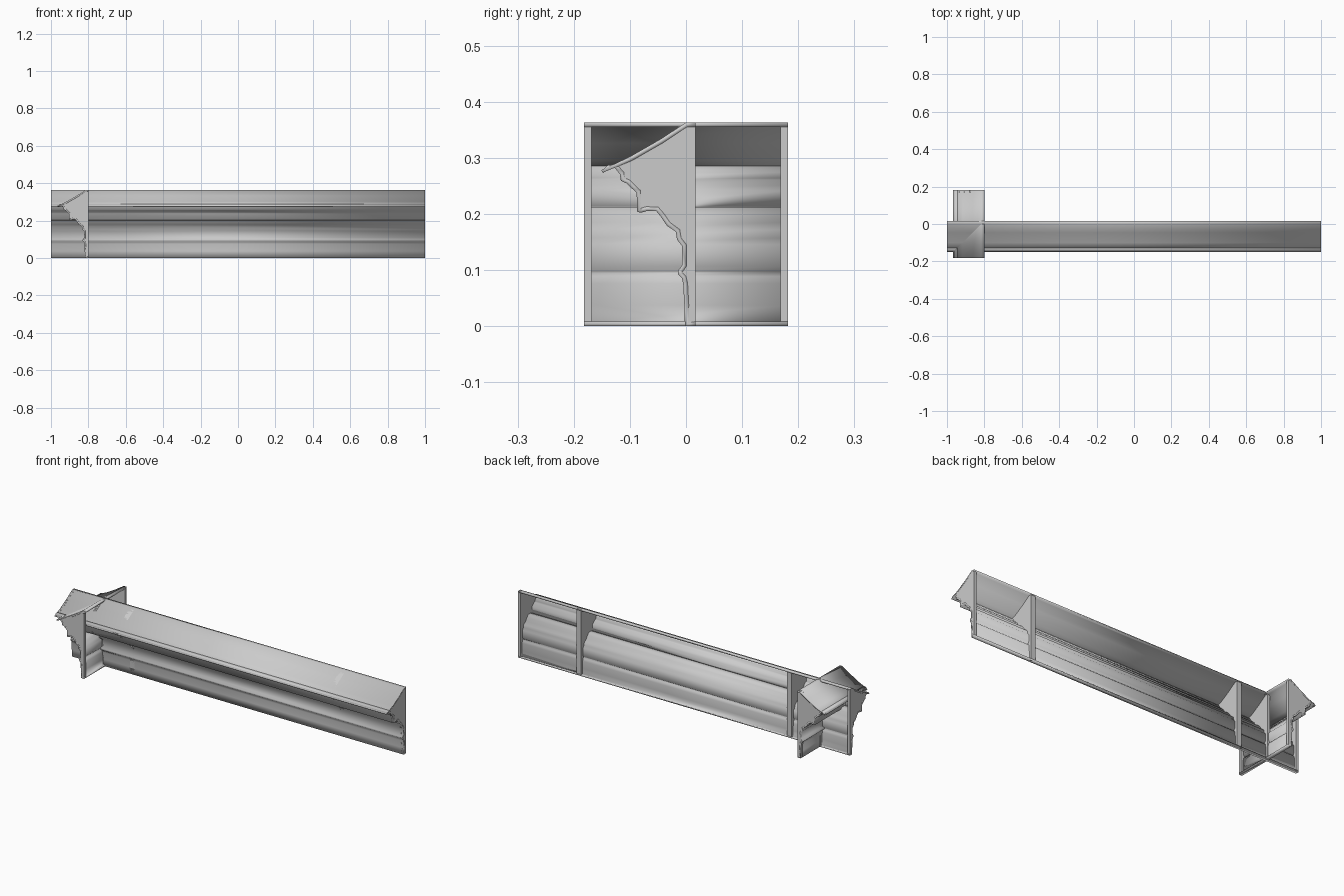
import bpy, math
from mathutils import Matrix

if "Cube" in bpy.data.objects:
    bpy.data.objects.remove(bpy.data.objects["Cube"])

# Cornice cross-section (depth, height): back top edge, sloping top, mouldings, base
PROFILE = [(0.0165, 0.363), (0.0, 0.363), (-0.046, 0.333), (-0.10, 0.302), (-0.151, 0.278),
           (-0.148, 0.273), (-0.137, 0.279), (-0.127, 0.282), (-0.118, 0.271), (-0.116, 0.259),
           (-0.105, 0.254), (-0.096, 0.245), (-0.088, 0.238), (-0.087, 0.204), (-0.081, 0.202),
           (-0.070, 0.205), (-0.053, 0.205), (-0.045, 0.195), (-0.034, 0.179), (-0.018, 0.168),
           (-0.016, 0.154), (-0.007, 0.143), (-0.007, 0.109), (-0.014, 0.099), (-0.014, 0.092),
           (-0.007, 0.085), (-0.005, 0.075), (-0.003, 0.037), (-0.002, 0.0), (0.0165, 0.0)]
SHELL = 0.008
CAP = 0.014


def make(name, verts, faces, matrix):
    mesh = bpy.data.meshes.new(name)
    mesh.from_pydata(verts, [], faces)
    mesh.update()
    obj = bpy.data.objects.new(name, mesh)
    bpy.context.collection.objects.link(obj)
    obj.matrix_world = matrix
    bpy.ops.object.select_all(action='DESELECT')
    obj.select_set(True)
    bpy.context.view_layer.objects.active = obj
    return obj


def sweep(name, x0, x1, matrix, solid):
    """Extrude the profile along x, as a filled plate or as a thin open shell."""
    n = len(PROFILE)
    verts = [(x, y, z) for x in (x0, x1) for y, z in PROFILE]
    faces = [(i, i + 1, n + i + 1, n + i) for i in range(n - 1)]
    if solid:
        faces += [(n - 1, 0, n, 2 * n - 1), tuple(reversed(range(n))), tuple(range(n, 2 * n))]
    obj = make(name, verts, faces, matrix)
    if not solid:
        # thicken towards the hollow inside
        top_normal = obj.data.polygons[0].normal.z
        mod = obj.modifiers.new("thickness", 'SOLIDIFY')
        mod.thickness = SHELL
        mod.offset = -1 if top_normal > 0 else 1
        bpy.ops.object.shade_smooth_by_angle(angle=math.radians(35))
    return obj


# Long run along x, with end caps and joint plates
straight = Matrix.Identity(4)
sweep("long_cornice", -1, 1, straight, False)
for x0, x1 in ((-1, -1 + CAP), (-0.635 - CAP, -0.635 + CAP), (-0.8165 - CAP / 2, -0.8165 + CAP / 2),
               (0.635 - CAP, 0.635 + CAP), (1 - CAP, 1)):
    sweep("long_cornice_plate", x0, x1, straight, True)

# Short crossing piece, turned so its mouldings face -x
crossing = Matrix.Translation((-0.8165, 0, 0)) @ Matrix.Rotation(-math.pi / 2, 4, 'Z')
sweep("short_cornice", -0.182, 0.182, crossing, False)
for x0, x1 in ((-0.182, -0.182 + CAP), (0.182 - CAP, 0.182)):
    sweep("short_cornice_cap", x0, x1, crossing, True)
